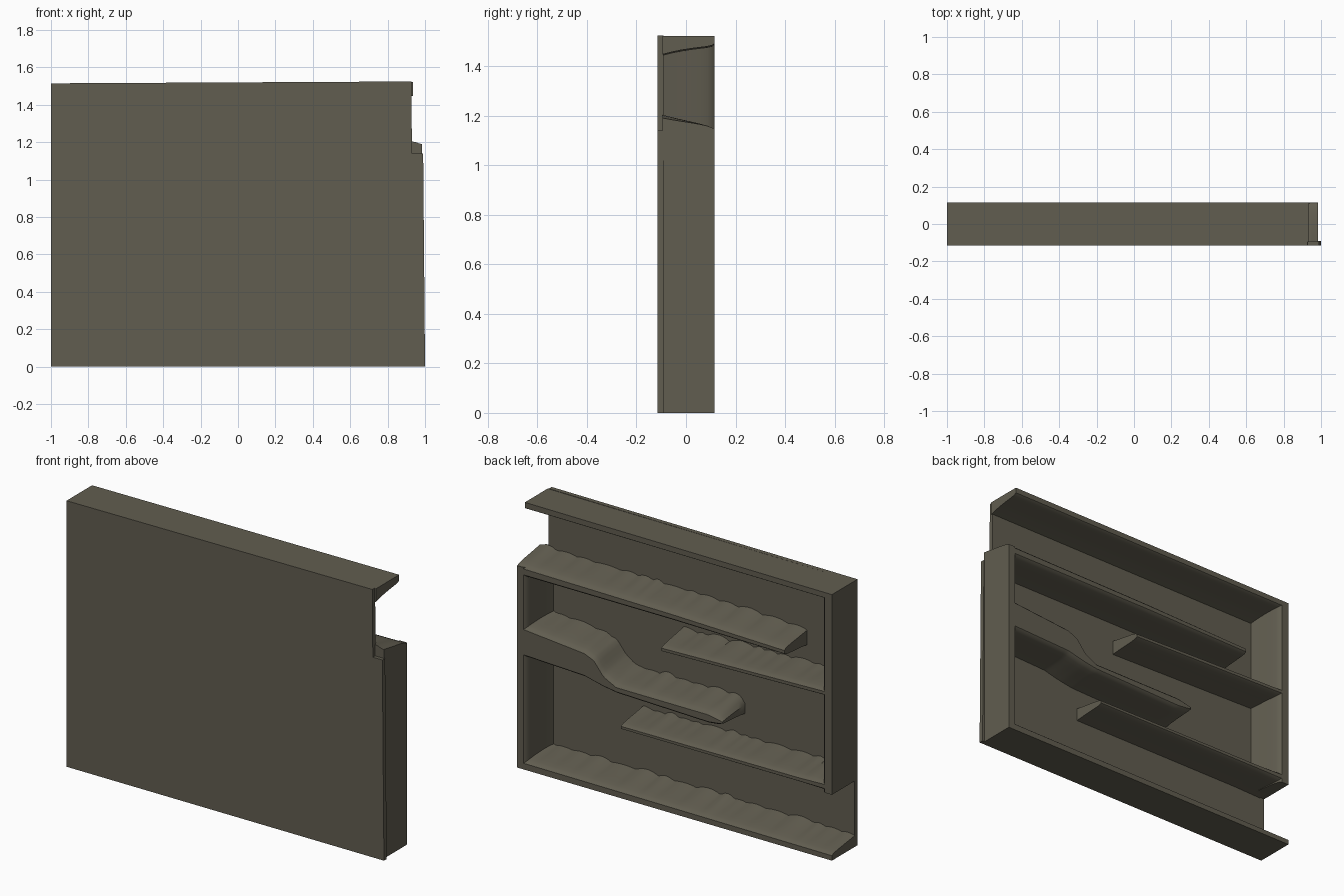
import bpy, bmesh, math, random

if "Cube" in bpy.data.objects:
    bpy.data.objects.remove(bpy.data.objects["Cube"])

random.seed(4)
mat = bpy.data.materials.new("olive_grey")
mat.diffuse_color = (0.12, 0.11, 0.08, 1)
mat.use_nodes = True
mat.node_tree.nodes["Principled BSDF"].inputs["Base Color"].default_value = mat.diffuse_color
PLATE_Y, BACK_Y = -0.095, 0.115


def finish(name, bm, angle=40):
    bmesh.ops.recalc_face_normals(bm, faces=bm.faces)
    me = bpy.data.meshes.new(name)
    bm.to_mesh(me)
    bm.free()
    ob = bpy.data.objects.new(name, me)
    bpy.context.collection.objects.link(ob)
    me.materials.append(mat)
    bpy.ops.object.select_all(action='DESELECT')
    ob.select_set(True)
    bpy.context.view_layer.objects.active = ob
    bpy.ops.object.shade_smooth_by_angle(angle=math.radians(angle))
    return ob


def interp(st, s):
    for a, b in zip(st, st[1:]):
        if s <= b[0]:
            t = (s - a[0]) / (b[0] - a[0])
            return [a[k] + (b[k] - a[k]) * t for k in (1, 2)]
    return st[-1][1:]


def scallops(s0, s1):
    """Random lumps along a ridge: list of (start, end, height)."""
    out = []
    while s0 < s1:
        w = random.uniform(0.06, 0.17)
        out.append((s0, s0 + w, random.uniform(0.006, 0.024)))
        s0 += w
    return out


# share of wall depth, and how far the side pulls in near the free edge
SIDE = [(0, 0), (.15, 0), (.35, 0), (.55, 0), (.72, .03), (.86, .12), (.95, .3), (1, .6)]


def wall(name, st, vertical=False, flare=(.02, .02), rnd=(1, 1), lumps=False):
    """Loft a wall along x (or z); st holds (position, low side, high side)."""
    st = sorted(st)
    s0, s1 = st[0][0], st[-1][0]
    bumps = scallops(s0, s1) if lumps else []
    n = max(24, int((s1 - s0) * 60)) if lumps or len(st) > 2 else 12
    bm = bmesh.new()
    rings = []
    for i in range(n + 1):
        s = s0 + (s1 - s0) * i / n
        lo, hi = interp(st, s)
        h = (hi - lo) / 2
        edge = min(h, .03)
        wave = 0
        for a, b, amp in bumps:
            if a <= s < b:
                wave = amp * math.sin(math.pi * (s - a) / (b - a)) ** .7
        pts = []
        for t, k in SIDE:
            pts.append((t, lo - flare[0] * (1 - t) ** 2 + k * edge * rnd[0]))
        for t, k in reversed(SIDE):
            pts.append((t, hi + (flare[1] + wave) * (1 - t) ** 1.2 - k * edge * rnd[1]))
        ring = []
        for t, c in pts:
            y = PLATE_Y + (BACK_Y - PLATE_Y) * t
            ring.append(bm.verts.new((c, y, s) if vertical else (s, y, c)))
        rings.append(ring)
    for a, b in zip(rings, rings[1:]):
        for j in range(len(a)):
            k = (j + 1) % len(a)
            bm.faces.new((a[j], a[k], b[k], b[j]))
    bm.faces.new(rings[0])
    bm.faces.new(rings[-1])
    return finish(name, bm)


# back plate with the stepped upper corner
bm = bmesh.new()
outline = [(-1, 0), (1, 0), (.99, 1.14), (.93, 1.14), (.927, 1.525), (-1, 1.515)]
face = bm.faces.new([bm.verts.new((x, -.115, z)) for x, z in outline])
ext = bmesh.ops.extrude_face_region(bm, geom=[face])
bmesh.ops.translate(bm, vec=(0, .025, 0),
                    verts=[v for v in ext["geom"] if isinstance(v, bmesh.types.BMVert)])
finish("plate", bm, 30)

# outer frame walls, with openings at two corners
wall("top_wall", [(-1, 1.472, 1.515), (.935, 1.478, 1.523)], flare=(.03, 0), rnd=(1, 0))
wall("bottom_wall", [(-1, 0, .04), (.985, 0, .05)], flare=(0, .025), rnd=(0, 1), lumps=True)
wall("left_wall", [(.375, -1, -.935), (1.515, -1, -.935)], True, flare=(0, .03), rnd=(0, 1))
wall("right_wall", [(0, .925, .985), (1.15, .925, .985)], True, flare=(.03, 0), rnd=(1, 0))

# inner ledges, alternating from the right and left walls
wall("upper_ledge", [(-.7, 1.085, 1.13), (0, 1.09, 1.15), (.985, 1.09, 1.16)],
     flare=(.015, .025), lumps=True)
wall("second_ledge", [(-.97, .92, .965), (.075, .895, .935)], flare=(.01, .015), lumps=True)
wall("thick_ledge", [(-.31, .59, .61), (-.28, .573, .628), (-.22, .565, .64), (.36, .58, .64),
                     (.44, .592, .68), (.5, .605, .755), (.56, .62, .78), (.95, .635, .815)],
     flare=(.015, .02), lumps=True)
wall("lower_ledge", [(-.97, .38, .44), (-.8, .385, .43), (.33, .385, .42)],
     flare=(.01, .015), lumps=True)
